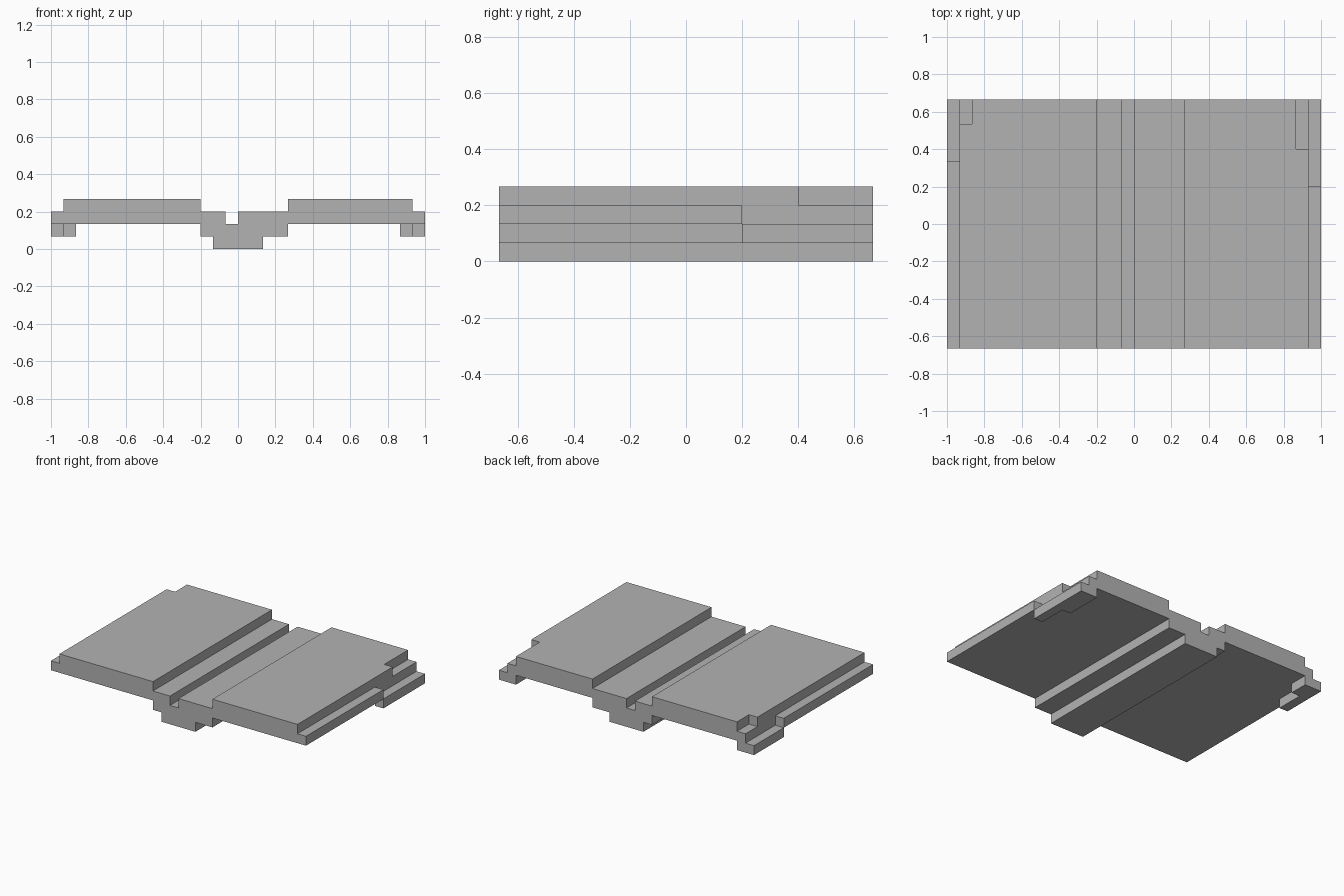
import bpy
import bmesh

U = 2 / 30  # modelling unit: thirty units span the width

cube = bpy.data.objects.get("Cube")
if cube:
    bpy.data.objects.remove(cube, do_unlink=True)

grey = bpy.data.materials.new("plain_grey")
grey.use_nodes = True
colour = (0.45, 0.45, 0.45, 1)
grey.diffuse_color = colour
grey.node_tree.nodes["Principled BSDF"].inputs["Base Color"].default_value = colour


def prism(name, points, offset):
    """Extrude a flat outline of 3D points along an offset, all in units."""
    bm = bmesh.new()
    face = bm.faces.new([bm.verts.new([c * U for c in p]) for p in points])
    moved = bmesh.ops.extrude_face_region(bm, geom=[face])["geom"]
    verts = [g for g in moved if isinstance(g, bmesh.types.BMVert)]
    bmesh.ops.translate(bm, verts=verts, vec=[c * U for c in offset])
    bmesh.ops.recalc_face_normals(bm, faces=bm.faces)
    mesh = bpy.data.meshes.new(name)
    bm.to_mesh(mesh)
    bm.free()
    mesh.materials.append(grey)
    obj = bpy.data.objects.new(name, mesh)
    bpy.context.collection.objects.link(obj)
    return obj


def cut(target, x0, x1, y0, z0):
    """Remove a box that runs out past the back and top of the target."""
    corners = [(x0, y0, z0), (x1, y0, z0), (x1, 11, z0), (x0, 11, z0)]
    cutter = prism("notch_cutter", corners, (0, 0, 5 - z0))
    cutter.hide_render = True
    mod = target.modifiers.new("notch", "BOOLEAN")
    mod.operation = "DIFFERENCE"
    mod.solver = "EXACT"
    mod.object = cutter
    bpy.context.view_layer.objects.active = target
    bpy.ops.object.modifier_apply(modifier=mod.name)
    bpy.data.objects.remove(cutter, do_unlink=True)


# Deck: stepped cross-section with a central keel and an off-centre groove
top = [(-15, 3), (-14, 3), (-14, 4), (-3, 4), (-3, 3), (-1, 3), (-1, 2),
       (0, 2), (0, 3), (4, 3), (4, 4), (14, 4), (14, 3), (15, 3)]
bottom = [(15, 2), (4, 2), (4, 1), (2, 1), (2, 0),
          (-2, 0), (-2, 1), (-3, 1), (-3, 2), (-15, 2)]
deck = prism("deck", [(x, -10, z) for x, z in top + bottom], (0, 20, 0))

# Back corners: notched edges with a lowered clip beneath each one
for side, s, lip_y, shoulder_y in (("left", 1, 3, 6), ("right", -1, 5, 8)):
    cut(deck, 14 * s, 16 * s, lip_y, 1)
    cut(deck, 13 * s, 16 * s, shoulder_y, 3)
    plan = [(15, lip_y), (15, 10), (13, 10), (13, shoulder_y),
            (14, shoulder_y), (14, lip_y)]
    prism(side + "_corner_clip", [(x * s, y, 1) for x, y in plan], (0, 0, 1))
